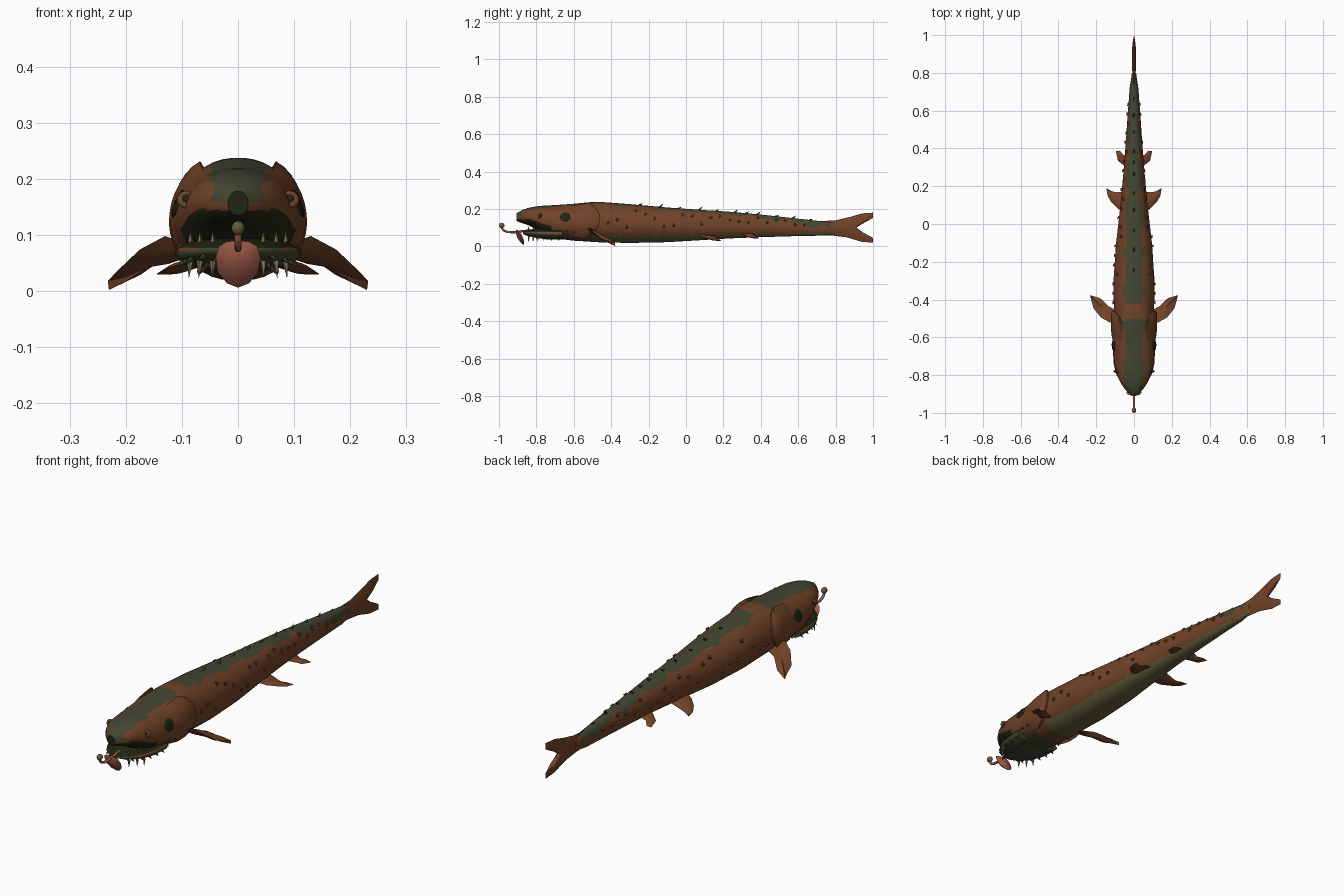
import bpy, bmesh, math, random
from mathutils import Vector

if "Cube" in bpy.data.objects:
    bpy.data.objects.remove(bpy.data.objects["Cube"])

random.seed(4)


def material(name, rgb):
    m = bpy.data.materials.new(name)
    m.diffuse_color = (*rgb, 1)
    m.use_nodes = True
    m.node_tree.nodes["Principled BSDF"].inputs["Base Color"].default_value = m.diffuse_color
    return m


BROWN = material("brown_skin", (0.165, 0.056, 0.021))
GREEN = material("dark_green_back", (0.056, 0.062, 0.031))
OLIVE = material("olive_belly", (0.125, 0.115, 0.045))
DARK = material("dark_mouth", (0.016, 0.018, 0.006))
PINK = material("pink_tongue", (0.36, 0.11, 0.07))
TOOTH = material("pale_tooth", (0.22, 0.2, 0.1))


def finish(bm, name, mats, smooth=40):
    bmesh.ops.recalc_face_normals(bm, faces=bm.faces)
    me = bpy.data.meshes.new(name)
    bm.to_mesh(me)
    bm.free()
    ob = bpy.data.objects.new(name, me)
    bpy.context.collection.objects.link(ob)
    for m in mats:
        me.materials.append(m)
    bpy.ops.object.select_all(action='DESELECT')
    ob.select_set(True)
    bpy.context.view_layer.objects.active = ob
    bpy.ops.object.shade_smooth_by_angle(angle=math.radians(smooth))
    return ob


def station(table, y):
    """Half width, top and bottom at a position along the fish."""
    for a, b in zip(table, table[1:]):
        if y <= b[0]:
            k = max(0, (y - a[0]) / (b[0] - a[0]))
            return [p + (q - p) * k for p, q in zip(a[1:], b[1:])]
    return table[-1][1:]


def surface(table, y, t, grow=0.0):
    w, top, bot = station(table, y)
    mid = bot + 0.47 * (top - bot)
    h = (top - mid) if math.sin(t) > 0 else (mid - bot)
    c, s = math.cos(t), math.sin(t)
    return Vector(((w + grow) * math.copysign(abs(c) ** 0.9, c), y, mid + (h + grow) * s))


def loft(name, table, rings, sides, rule, mats):
    bm = bmesh.new()
    y0, y1 = table[0][0], table[-1][0]
    loops = []
    for i in range(rings + 1):
        y = y0 + (y1 - y0) * i / rings
        loops.append([bm.verts.new(surface(table, y, math.tau * (j + 0.5) / sides)) for j in range(sides)])
    for a, b in zip(loops, loops[1:]):
        for j in range(sides):
            k = (j + 1) % sides
            bm.faces.new((a[j], a[k], b[k], b[j]))
    bm.faces.new(loops[0])
    bm.faces.new(loops[-1])
    bmesh.ops.recalc_face_normals(bm, faces=bm.faces)
    for f in bm.faces:
        c = f.calc_center_median()
        w, top, bot = station(table, c.y)
        f.material_index = rule(c, (c.z - bot) / (top - bot), w, f.normal)
    return finish(bm, name, mats)


def fin(name, outline, thick, mat):
    """Lens-shaped fin: thin outline with a raised middle on both faces."""
    bm = bmesh.new()
    pts = [Vector(p) for p in outline]
    mid = sum(pts, Vector()) / len(pts)
    n = sum(((a - mid).cross(b - mid) for a, b in zip(pts, pts[1:] + pts[:1])), Vector()).normalized()
    vs = [bm.verts.new(p) for p in pts]
    for s in (1, -1):
        rim = [bm.verts.new(mid + (p - mid) * 0.55 + n * s * thick * 0.8) for p in pts]
        peak = bm.verts.new(mid + n * s * thick)
        for i in range(len(vs)):
            j = (i + 1) % len(vs)
            bm.faces.new((vs[i], vs[j], rim[j], rim[i]))
            bm.faces.new((rim[i], rim[j], peak))
    return finish(bm, name, [mat], 50)


def spikes(name, items, mat, sides=5):
    """One mesh of cones, each given as base, tip and radius."""
    bm = bmesh.new()
    for base, tip, r in items:
        base, tip = Vector(base), Vector(tip)
        q = (tip - base).to_track_quat('Z', 'Y')
        ring = [bm.verts.new(base + q @ Vector((r * math.cos(a), r * math.sin(a), 0)))
                for a in (math.tau * i / sides for i in range(sides))]
        end = bm.verts.new(tip)
        bm.faces.new(ring)
        for i in range(sides):
            bm.faces.new((ring[i], ring[(i + 1) % sides], end))
    return finish(bm, name, [mat], 30)


def blob(name, loc, scale, mat, normal=(0, 0, 1)):
    bm = bmesh.new()
    bmesh.ops.create_uvsphere(bm, u_segments=14, v_segments=8, radius=1)
    q = Vector(normal).to_track_quat('Z', 'Y')
    for v in bm.verts:
        v.co = Vector(loc) + q @ Vector(a * b for a, b in zip(v.co, scale))
    return finish(bm, name, [mat], 60)


# Body: position, half width, top, bottom
BODY = [(-0.905, .018, .178, .135), (-0.88, .045, .193, .125), (-0.84, .072, .207, .112),
        (-0.80, .09, .214, .09), (-0.76, .1, .218, .06), (-0.7, .109, .221, .042),
        (-0.6, .116, .228, .03), (-0.52, .113, .236, .025), (-0.46, .107, .238, .021),
        (-0.3, .109, .226, .018), (-0.1, .095, .208, .022), (0.1, .072, .194, .034),
        (0.25, .058, .184, .043), (0.4, .046, .17, .049), (0.6, .032, .148, .055),
        (0.72, .023, .135, .057), (0.80, .011, .126, .066)]


def body_rule(c, f, w, n):
    wave = 0.006 * math.sin(c.y * 31) + 0.004 * math.sin(c.y * 67)
    if c.y < -0.72 and n.z < -0.35 or c.y < -0.9:
        return 3
    if c.y < -0.58 and f < 0.16:
        return 1
    if f < 0.17 + wave * 3 and c.y > -0.5:
        return 2
    stripe = 0.05 if c.y < -0.5 else 0.02 + 0.25 * w
    if f > 0.5 and abs(c.x) < stripe + wave and not -0.5 < c.y < -0.42 and c.y < 0.77:
        return 1
    return 0


loft("body", BODY, 110, 40, body_rule, [BROWN, GREEN, OLIVE, DARK])

# Lower jaw, open below the snout
JAW = [(-0.872, .03, .083, .066), (-0.85, .062, .088, .056), (-0.8, .093, .095, .045),
       (-0.74, .109, .1, .036), (-0.66, .112, .1, .036)]
loft("lower_jaw", JAW, 14, 28,
     lambda c, f, w, n: 2 if n.z > 0.6 else (0 if f > 0.5 and c.y > -0.83 else 1), [BROWN, GREEN, DARK])

# Tail fin
fin("tail_fin", [(0, y, z) for y, z in
                 [(.70, .134), (.8, .139), (.88, .158), (.94, .176), (1, .18), (1, .152), (.945, .122),
                  (.912, .1), (.945, .075), (1, .045), (1, .02), (.94, .024), (.86, .048), (.78, .058), (.70, .06)]],
    0.011, BROWN)

for s, side in ((1, "right"), (-1, "left")):
    # Paired fins
    fin(side + "_pectoral_fin", [(s * x, y, z) for x, y, z in
        [(.09, -.53, .085), (.13, -.52, .098), (.175, -.495, .074), (.215, -.445, .036), (.232, -.38, .018),
         (.23, -.378, .002), (.18, -.392, .026), (.135, -.435, .058), (.09, -.46, .06)]], 0.01, BROWN)
    fin(side + "_pelvic_fin", [(s * x, y, z) for x, y, z in
        [(.045, .06, .065), (.085, .08, .052), (.12, .115, .043), (.14, .15, .034), (.146, .19, .03),
         (.115, .172, .033), (.09, .168, .04), (.045, .17, .055)]], 0.009, BROWN)
    fin(side + "_rear_fin", [(s * x, y, z) for x, y, z in
        [(.03, .29, .07), (.06, .315, .06), (.085, .335, .05), (.096, .385, .042),
         (.075, .388, .045), (.055, .365, .055), (.03, .37, .065)]], 0.008, BROWN)

    # Gill cover, a raised shell with a curved rear edge
    bm = bmesh.new()
    grid = []
    for i in range(13):
        v = i / 12
        t = math.radians(-48 + 108 * v)
        rear = -0.545 + 0.075 * math.sin(math.pi * v) ** 0.7 + 0.02 * v
        row = []
        for u, g in ((0, -.003), (.3, .005), (.65, .01), (.95, .013), (1, .009), (1, -.006)):
            p = surface(BODY, -0.63 + (rear + 0.63) * u, t, g)
            row.append(bm.verts.new((s * p.x, p.y, p.z)))
        grid.append(row)
    for a, b in zip(grid, grid[1:]):
        for j in range(5):
            bm.faces.new((a[j], a[j + 1], b[j + 1], b[j]))
    gill = finish(bm, side + "_gill_cover", [BROWN])
    if sum((f.normal.x * s for f in gill.data.polygons)) < 0:
        gill.data.flip_normals()

    # Dark cheek patch, eye ring and pupil
    for name, y, t, scale, mat in (("cheek_patch", -.645, .32, (.029, .027, .005), DARK),
                                   ("eye_ring", -.78, .3, (.018, .017, .006), BROWN),
                                   ("eye", -.78, .3, (.011, .01, .009), DARK)):
        p = surface(BODY, y, t)
        n = (surface(BODY, y, t + .05) - p).cross(surface(BODY, y + .02, t) - p)
        if n.x < 0:
            n = -n
        blob(side + "_" + name, (s * p.x, p.y, p.z), scale, mat, (s * n.x, n.y, n.z))

# Spines along the back
spines = []
for y, h in ((-.25, .014), (-.14, .022), (-.04, .012), (.07, .022), (.16, .012), (.26, .02),
             (.32, .014), (.38, .018), (.48, .012), (.57, .017), (.66, .01)):
    z = station(BODY, y)[1] - 0.004
    spines.append(((0, y, z), (0, y + .018, z + h), .008))
spikes("back_spines", spines, GREEN)

# Small skin bumps along the flanks
bumps = []
for i in range(22):
    y = -0.42 + i * 0.05
    for s in (1, -1):
        t = random.uniform(-.2, .85)
        a, b = surface(BODY, y, t, -.002), surface(BODY, y + .012, t, .007)
        bumps.append(((s * a.x, a.y, a.z), (s * b.x, b.y, b.z), .011))
spikes("skin_bumps", bumps, BROWN, 6)

# Jaw barbs and pale teeth
barbs, teeth = [], []
for s in (1, -1):
    for i in range(7):
        y = -0.84 + i * 0.04
        for t in (-.5, -1.0):
            a = surface(JAW if y < -.67 else BODY, y, t, -.002)
            b = surface(JAW if y < -.67 else BODY, y, t, .012)
            barbs.append(((s * a.x, a.y, a.z), (s * b.x, b.y, b.z - .003), .006))
    for x, y in ((.045, -.84), (.068, -.815), (.085, -.79)):
        teeth.append(((s * x, y, .054), (s * x * 1.03, y - .004, .022), .006))
        teeth.append(((s * x, y, .088), (s * x, y - .004, .108), .005))
spikes("jaw_barbs", barbs, GREEN)
spikes("teeth", teeth, TOOTH)

# Hanging tongue
half = [(.02, .088), (.034, .08), (.04, .06), (.036, .034), (.02, .014)]
outline = [(0, .09)] + half + [(0, .006)] + [(-x, z) for x, z in reversed(half)]
fin("tongue", [(x, -.908 + (.09 - z) * .5, z) for x, z in outline], 0.014, PINK)

# Curled lure stalk and its bulb
cu = bpy.data.curves.new("lure_stalk", 'CURVE')
cu.dimensions = '3D'
cu.bevel_depth = 0.006
cu.bevel_resolution = 2
cu.use_fill_caps = True
path = [(-.82, .085), (-.87, .082), (-.92, .075), (-.955, .077), (-.975, .085), (-.985, .098), (-.984, .112)]
sp = cu.splines.new('POLY')
sp.points.add(len(path) - 1)
for p, (y, z) in zip(sp.points, path):
    p.co = (0, y, z, 1)
cu.materials.append(PINK)
bpy.context.collection.objects.link(bpy.data.objects.new("lure_stalk", cu))
blob("lure_bulb", (0, -.985, .112), (.012, .015, .013), OLIVE)
